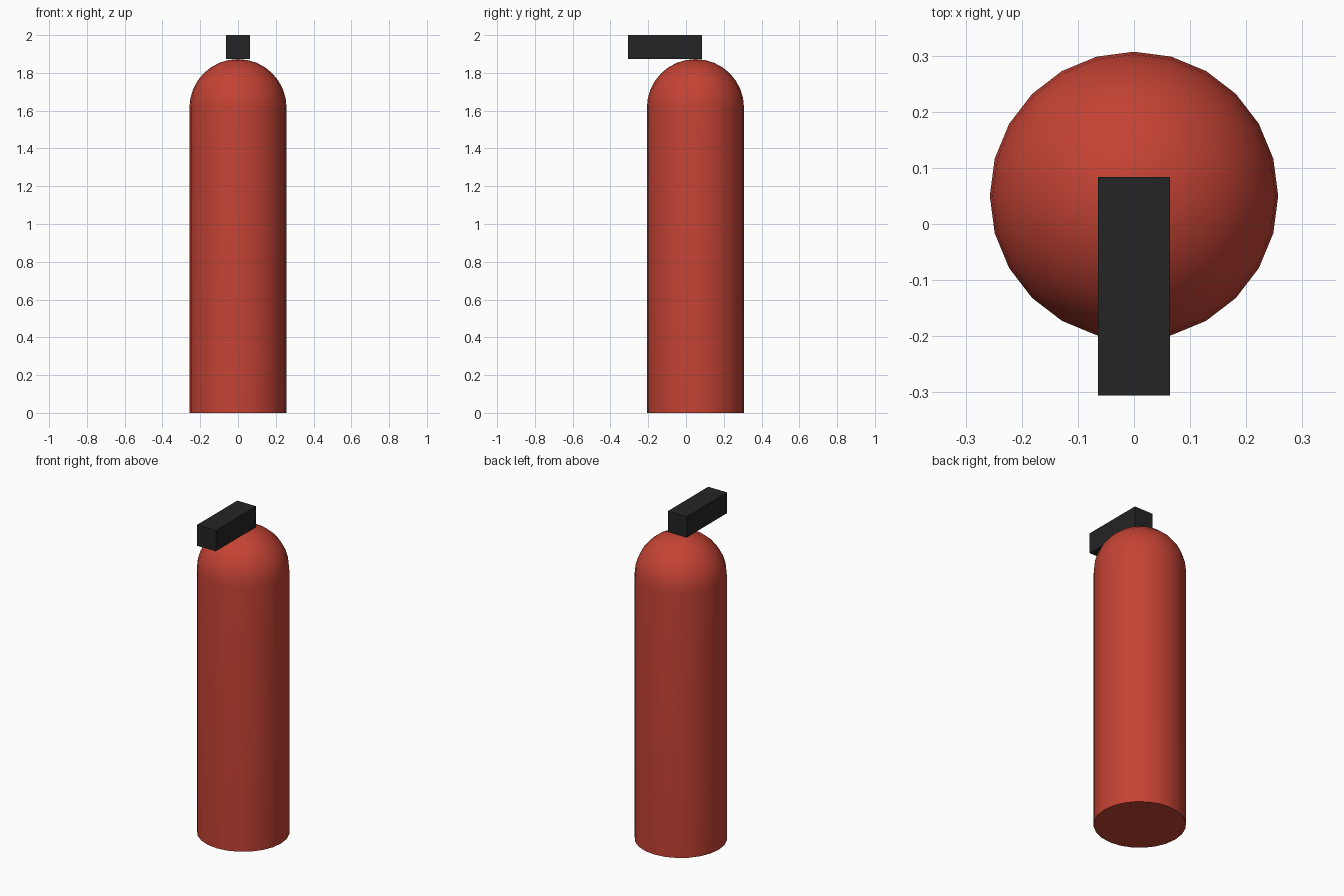
import bpy
import bmesh
from math import cos, sin, pi, radians
from mathutils import Matrix, Vector

if "Cube" in bpy.data.objects:
    bpy.data.objects.remove(bpy.data.objects["Cube"], do_unlink=True)

RADIUS = 0.257
CENTRE_Y = 0.05
SHOULDER_Z = 1.616
SIDES = 24
DOME_STEPS = 8


def material(name, colour):
    mat = bpy.data.materials.new(name)
    mat.use_nodes = True
    mat.diffuse_color = colour
    mat.node_tree.nodes["Principled BSDF"].inputs["Base Color"].default_value = colour
    return mat


def add_object(name, bm, mat, location):
    bmesh.ops.recalc_face_normals(bm, faces=bm.faces)
    mesh = bpy.data.meshes.new(name)
    bm.to_mesh(mesh)
    bm.free()
    mesh.materials.append(mat)
    obj = bpy.data.objects.new(name, mesh)
    obj.location = location
    bpy.context.collection.objects.link(obj)
    return obj


red = material("red paint", (0.55, 0.055, 0.034, 1))
black = material("black plastic", (0.018, 0.018, 0.018, 1))

# Tank: straight wall and domed shoulder, spun around the upright axis
profile = [Vector((0, 0, 0)), Vector((RADIUS, 0, 0))]
for i in range(DOME_STEPS + 1):
    a = pi / 2 * i / DOME_STEPS
    profile.append(Vector((RADIUS * cos(a), 0, SHOULDER_Z + RADIUS * sin(a))))
bm = bmesh.new()
verts = [bm.verts.new(p) for p in profile]
edges = [bm.edges.new(pair) for pair in zip(verts, verts[1:])]
bmesh.ops.spin(bm, geom=verts + edges, axis=(0, 0, 1), cent=(0, 0, 0),
               angle=2 * pi, steps=SIDES, use_duplicate=False)
bmesh.ops.remove_doubles(bm, verts=bm.verts, dist=0.0005)
tank = add_object("tank", bm, red, (0, CENTRE_Y, 0))
bpy.ops.object.select_all(action="DESELECT")
tank.select_set(True)
bpy.context.view_layer.objects.active = tank
bpy.ops.object.shade_smooth_by_angle(angle=radians(40))

# Handle: plain block resting on the dome and reaching forward
bm = bmesh.new()
bmesh.ops.create_cube(bm, size=1, matrix=Matrix.Diagonal((0.128, 0.39, 0.127, 1)))
add_object("handle", bm, black, (0, -0.111, 1.9365))
